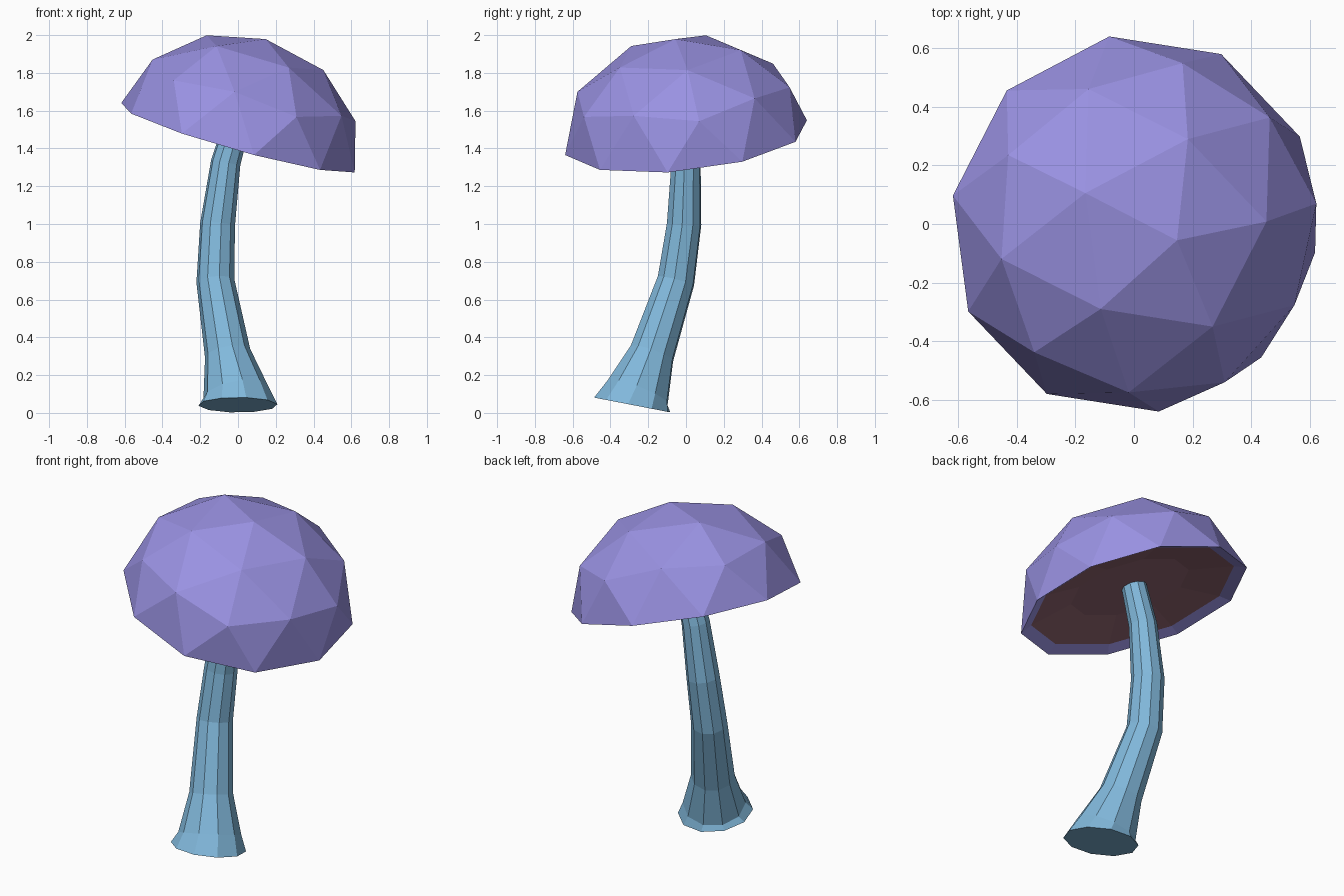
import bpy, bmesh
from math import cos, sin, pi, radians
from mathutils import Vector, Matrix

if "Cube" in bpy.data.objects:
    bpy.data.objects.remove(bpy.data.objects["Cube"])


def finish(bm, name, color, recalc=True):
    if recalc:
        bmesh.ops.recalc_face_normals(bm, faces=bm.faces)
    me = bpy.data.meshes.new(name)
    bm.to_mesh(me)
    bm.free()
    ob = bpy.data.objects.new(name, me)
    bpy.context.collection.objects.link(ob)
    mat = bpy.data.materials.new(name + "_color")
    mat.diffuse_color = (*color, 1)
    mat.use_nodes = True
    mat.node_tree.nodes["Principled BSDF"].inputs["Base Color"].default_value = mat.diffuse_color
    me.materials.append(mat)
    return ob


def bridge(bm, a, b):
    n = len(a)
    for i in range(n):
        bm.faces.new((a[i], a[(i + 1) % n], b[(i + 1) % n], b[i]))


# Tilted frame shared by the cap parts
up = Vector((0.269, -0.102, 0.957)).normalized()
side = Vector((0.62, 0.07, 0.083))
side = (side - up * side.dot(up)).normalized()
frame = Matrix((side, up.cross(side), up)).transposed().to_4x4()
frame.translation = (0, 0, 1.457)
R, H = 0.652, 0.545
IN_R, IN_H = 0.585, 0.03


def rim_ring(bm, r, z):
    # the hemisphere's ten equator corners sit at 18 + 36k degrees
    return [bm.verts.new((r * cos(a), r * sin(a), z))
            for a in (radians(18 + 36 * k) for k in range(10))]


# Cap: upper half of a faceted sphere, with a rim turned inward
bm = bmesh.new()
bmesh.ops.create_icosphere(bm, subdivisions=2, radius=1)
bmesh.ops.delete(bm, geom=[v for v in bm.verts if v.co.z < -0.05], context='VERTS')
for v in bm.verts:
    v.co = Vector((v.co.x * R, v.co.y * R, v.co.z * H))
bridge(bm, rim_ring(bm, R, 0), rim_ring(bm, IN_R, IN_H))
bmesh.ops.remove_doubles(bm, verts=bm.verts, dist=0.005)
cap = finish(bm, "cap", (0.32, 0.285, 0.76))
cap.matrix_world = frame

# Underside: shallow hollow inside the rim
bm = bmesh.new()
outer = rim_ring(bm, IN_R, IN_H)
inner = rim_ring(bm, 0.34, 0.085)
bridge(bm, inner, outer)
bm.faces.new(inner[::-1])
bm.normal_update()
for f in bm.faces:
    if f.normal.z > 0:
        f.normal_flip()
under = finish(bm, "cap_underside", (0.26, 0.12, 0.15), recalc=False)
under.matrix_world = frame

# Stem: ten-sided rings along a bent path (x, y, z, radius)
path = [(0, -0.285, 0.042, 0.21), (-0.012, -0.255, 0.108, 0.175),
        (-0.055, -0.18, 0.315, 0.122), (-0.12, -0.053, 0.70, 0.101),
        (-0.108, -0.01, 1.0, 0.093), (-0.065, 0.0, 1.325, 0.079),
        (0.0, 0.0, 1.55, 0.07)]
pts = [Vector(p[:3]) for p in path]
bm = bmesh.new()
rings = []
for i, p in enumerate(pts):
    if i == 0:
        t = Vector((0, 0.19, 0.98)).normalized()
    else:
        t = (pts[min(i + 1, len(pts) - 1)] - pts[i - 1]).normalized()
    u = (Vector((1, 0, 0)) - t * t.x).normalized()
    w = t.cross(u)
    rings.append([bm.verts.new(p + path[i][3] * (u * cos(a) + w * sin(a)))
                  for a in (2 * pi * k / 10 - radians(6) for k in range(10))])
for a, b in zip(rings, rings[1:]):
    bridge(bm, a, b)
bm.faces.new(rings[0][::-1])
bm.faces.new(rings[-1])
finish(bm, "stem", (0.22, 0.48, 0.71))
